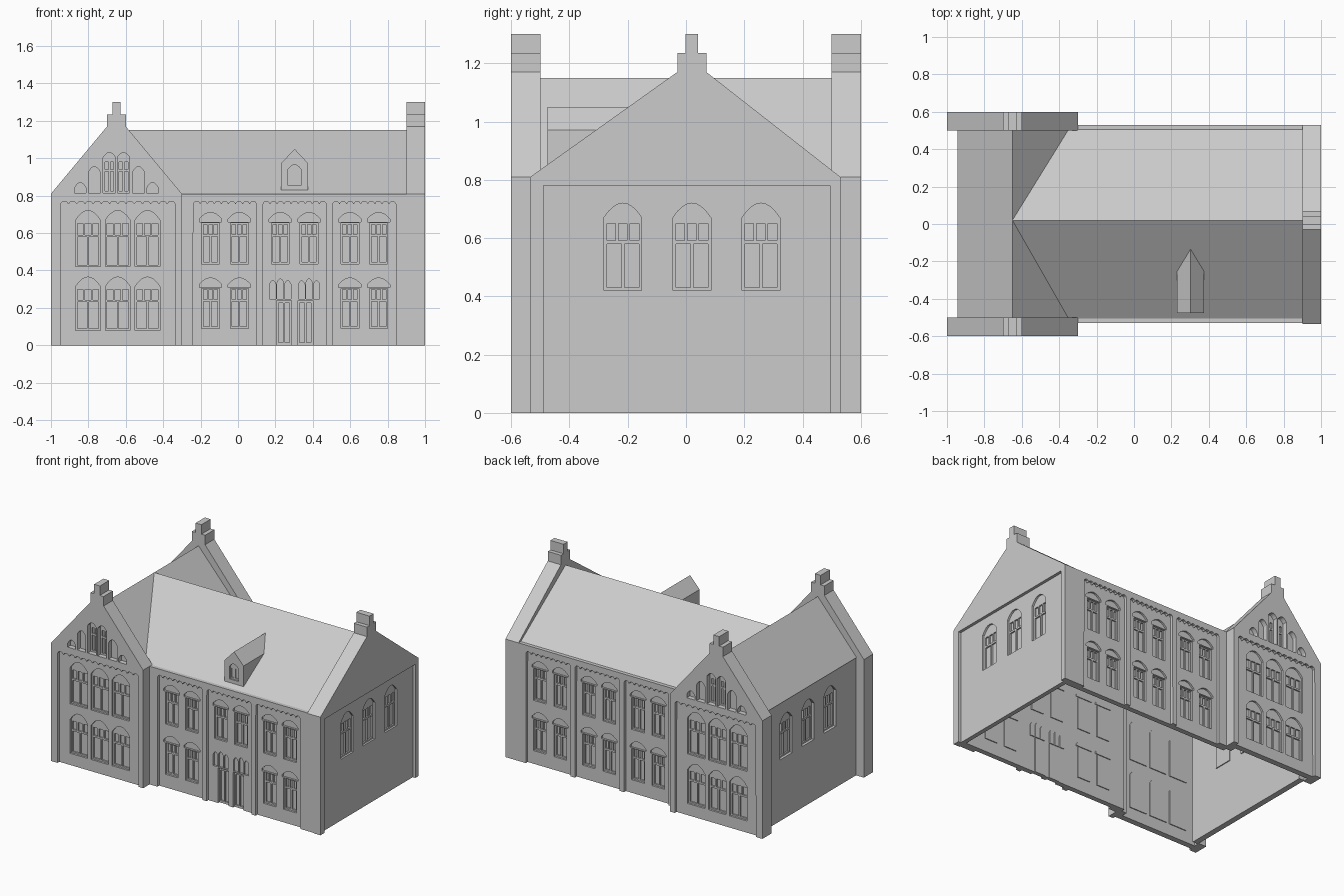
import bpy, bmesh
from math import sin, cos, pi

cube = bpy.data.objects.get("Cube")
if cube:
    bpy.data.objects.remove(cube)

stone = bpy.data.materials.new("pale_grey_stone")
stone.use_nodes = True
GREY = (0.6, 0.6, 0.6, 1)
stone.diffuse_color = GREY
stone.node_tree.nodes["Principled BSDF"].inputs["Base Color"].default_value = GREY

# Each side maps (along the wall, outward distance, height) to the world
SIDES = {
    "front": lambda u, d, z: (u, -d, z),
    "back": lambda u, d, z: (u, d, z),
    "right": lambda u, d, z: (d, u, z),
    "left": lambda u, d, z: (-d, u, z),
}
RIDGE_X, RIDGE_Y, RIDGE_Z = -0.65, 0.02, 1.15
EAVE_Z, EAVE_Y = 0.81, 0.505


def finish(name, bm):
    bmesh.ops.recalc_face_normals(bm, faces=bm.faces)
    mesh = bpy.data.meshes.new(name)
    bm.to_mesh(mesh)
    bm.free()
    mesh.materials.append(stone)
    obj = bpy.data.objects.new(name, mesh)
    bpy.context.collection.objects.link(obj)
    return obj


def prisms(name, side, profiles, d0, d1):
    """Extrude every (u, z) profile between two outward distances."""
    bm = bmesh.new()
    for prof in profiles:
        a, b = [[bm.verts.new(SIDES[side](u, d, z)) for u, z in prof] for d in (d0, d1)]
        bm.faces.new(a)
        bm.faces.new(b)
        for i in range(len(prof)):
            j = (i + 1) % len(prof)
            bm.faces.new((a[i], a[j], b[j], b[i]))
    return finish(name, bm)


def cut(obj, side, profiles, d0, d1):
    """Recess the profiles into a part."""
    if not profiles:
        return
    cutter = prisms("cutter", side, profiles, d0, d1)
    cutter.hide_render = True
    mod = obj.modifiers.new("recess", 'BOOLEAN')
    mod.operation, mod.solver, mod.object = 'DIFFERENCE', 'EXACT', cutter
    graph = bpy.context.evaluated_depsgraph_get()
    mesh = bpy.data.meshes.new_from_object(obj.evaluated_get(graph))
    obj.modifiers.clear()
    obj.data = mesh
    bpy.data.objects.remove(cutter)


# Profiles
def rect(u0, u1, z0, z1):
    return [(u0, z0), (u1, z0), (u1, z1), (u0, z1)]


def arch(u, w, z0, z1, rise, n=8):
    ks = [1 - 2 * i / n for i in range(n + 1)]
    return [(u - w / 2, z0), (u + w / 2, z0)] + [(u + k * w / 2, z1 - rise * k * k) for k in ks]


def scalloped(u0, u1, n):
    s = (u1 - u0) / n
    pts = [(u0, -0.01), (u1, -0.01)]
    for i in range(n):
        for k in range(5):
            t = pi * (k + 0.5) / 5
            pts.append((u1 - s * (i + (1 - cos(t)) / 2), 0.748 + 0.022 * sin(t)))
    return pts


def gable(u0, u1, apex, z0):
    step, cap = 0.05, 0.022
    return [(u0, z0), (u1, z0), (u1, EAVE_Z), (apex + step, 1.17), (apex + step, 1.235),
            (apex + cap, 1.235), (apex + cap, 1.3), (apex - cap, 1.3), (apex - cap, 1.235),
            (apex - step, 1.235), (apex - step, 1.17), (u0, EAVE_Z)]


# Windows and doors return (openings, panes)
def row(u, w, z0, z1, n, bar=0.01):
    s = (w - bar) / n
    left = u - w / 2 + bar
    return [rect(left + i * s, left + (i + 1) * s - bar, z0, z1) for i in range(n)]


def window(u, w, z0, z1, hood=False, lights=3):
    h = z1 - z0
    transom, top = z0 + 0.53 * h, z0 + 0.77 * h
    if hood:
        inner = w * 0.8
        openings = [rect(u - inner / 2, u + inner / 2, z0, z1 - 0.056),
                    arch(u, w, z1 - 0.05, z1, 0.035)]
    else:
        inner = w
        openings = [arch(u, w, z0, z1, 0.05 * w / 0.13)]
    panes = row(u, inner, z0 + 0.01, transom, 2) + row(u, inner, transom + 0.012, top, lights)
    return openings, panes


def door(u, toward):
    w = 0.08
    centre = u + toward * 0.02
    openings = [rect(centre - w / 2, centre + w / 2, -0.01, 0.24)]
    for i in (-1, 0, 1):
        openings.append(arch(u + i * 0.04, 0.034, 0.247, 0.355 if i == 0 else 0.345, 0.02))
    return openings, row(centre, w, 0.015, 0.225, 2)


def wall(name, side, outline, d, thick, panels, fittings):
    """Wall with sunken panels, then openings, then panes, and backs inside."""
    obj = prisms(name, side, [outline], d - thick, d)
    openings = [p for f in fittings for p in f[0]]
    panes = [p for f in fittings for p in f[1]]
    sunk = 0.02 if panels else 0.005
    cut(obj, side, panels, d - sunk, d + 0.01)
    cut(obj, side, openings, d - sunk - 0.013, d + 0.01)
    cut(obj, side, panes, d - sunk - 0.023, d + 0.01)
    backs = [[(u, max(z, 0)) for u, z in p] for p in openings]
    prisms(name + "_window_backs", side, backs, d - thick - 0.006, d - thick)


ROWS = ((0.08, 0.365), (0.42, 0.72))
MAIN_ROWS = ((0.09, 0.36), (0.435, 0.71))

for side in ("front", "back"):
    # Cross wing facade with its stepped gable
    wing = [window(RIDGE_X + 0.007 + i * 0.159, 0.133, *r) for i in (-1, 0, 1) for r in ROWS]
    for s in (-1, 1):
        wing.append(window(RIDGE_X + s * 0.038, 0.066, 0.815, 1.03, lights=2))
        wing.append(([arch(RIDGE_X + s * 0.118, 0.064, 0.815, 0.955, 0.03),
                      arch(RIDGE_X + s * 0.193, 0.062, 0.815, 0.87, 0.03)], []))
    wall(side + "_wing_wall", side, gable(-1, -0.3, RIDGE_X, 0), 0.6, 0.06,
         [scalloped(-0.95, -0.335, 14)], wing)
    prisms(side + "_gable_coping", side, [gable(-1, -0.3, RIDGE_X, 0.8)], 0.5, 0.54)
    prisms(side + "_wing_piers", side,
           [rect(-1, -0.94, 0, 0.8), rect(-0.36, -0.3, 0, 0.8)], 0.5, 0.54)

    # Main range facade with three bays
    bays, fittings = [], []
    for i, left in enumerate((-0.24, 0.133, 0.505)):
        bays.append(scalloped(left, left + 0.34, 9))
        for s in (-1, 1):
            u = left + 0.17 + s * 0.077
            fittings.append(window(u, 0.12, *MAIN_ROWS[1], hood=True))
            if side == "front" and i == 1:
                fittings.append(door(u, -s))
            else:
                fittings.append(window(u, 0.12, *MAIN_ROWS[0], hood=True))
    wall(side + "_main_wall", side, rect(-0.32, 0.955, 0, EAVE_Z), 0.53, 0.055, bays, fittings)

# End walls
end_windows = [window(RIDGE_Y + i * 0.237, 0.13, *ROWS[1]) for i in (-1, 0, 1)]
wall("right_end_wall", "right", gable(-0.535, 0.53, RIDGE_Y, 0), 1, 0.05,
     [rect(-0.49, 0.495, -0.01, 0.78)], end_windows)
prisms("right_gable_coping", "right", [gable(-0.535, 0.53, RIDGE_Y, 0.8)], 0.9, 0.95)
wall("left_end_wall", "left", rect(-0.51, 0.51, 0, EAVE_Z), 0.94, 0.04, [], end_windows)

# Roof with valleys where the two ranges meet
bm = bmesh.new()
V = lambda x, y, z: bm.verts.new((x, y, z))
cross = V(RIDGE_X, RIDGE_Y, RIDGE_Z)
main_end = V(0.91, RIDGE_Y, RIDGE_Z)
ends = []
for s in (-1, 1):
    valley = V(-0.35, s * EAVE_Y, EAVE_Z)
    eave = V(0.91, s * EAVE_Y, EAVE_Z)
    wing_end = V(RIDGE_X, s * EAVE_Y, RIDGE_Z)
    wing_eave = V(-0.945, s * EAVE_Y, EAVE_Z)
    bm.faces.new((cross, main_end, eave, valley))
    bm.faces.new((cross, valley, wing_end))
    ends += [wing_end, wing_eave]
bm.faces.new((cross, ends[0], ends[1], ends[3], ends[2]))
finish("roof", bm)

# Dormer, its back trimmed to the roof slope
u, half = 0.3025, 0.073
dormer = prisms("dormer", "front", [[(u - half, 0.83), (u + half, 0.83), (u + half, 0.972),
                                     (u, 1.05), (u - half, 0.972)]], 0.0, 0.476)
slope = (RIDGE_Z - EAVE_Z) / (RIDGE_Y + EAVE_Y)
for v in dormer.data.vertices:
    if v.co.y > -0.1:
        v.co.y = -EAVE_Y + (v.co.z - EAVE_Z) / slope + 0.004
cut(dormer, "front", [arch(u, 0.07, 0.855, 0.965, 0.025)], 0.466, 0.5)
cut(dormer, "front", row(u, 0.07, 0.865, 0.93, 2), 0.46, 0.5)
